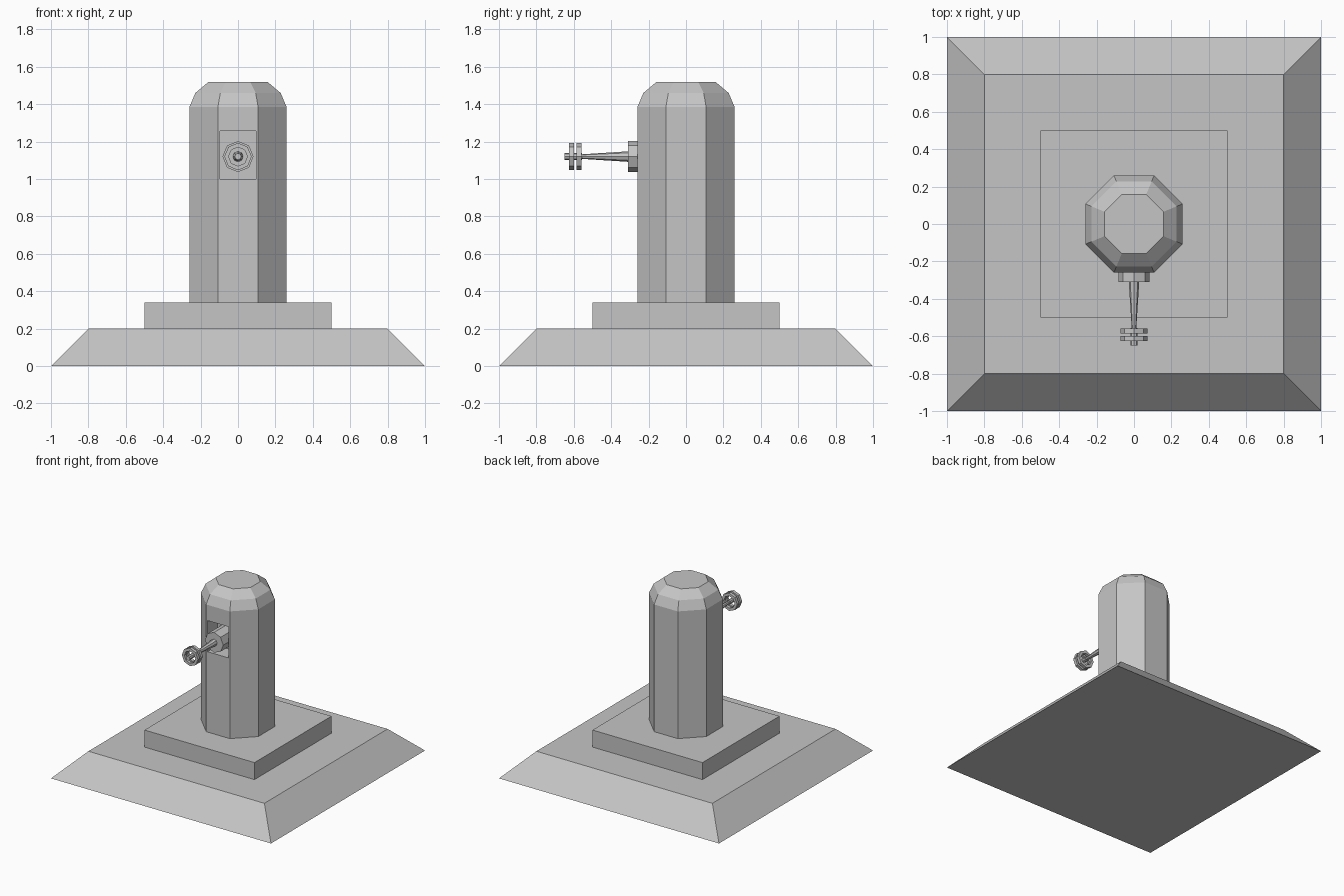
import bpy, bmesh, math

if "Cube" in bpy.data.objects:
    bpy.data.objects.remove(bpy.data.objects["Cube"])

grey = bpy.data.materials.new("plain grey")
grey.diffuse_color = (0.56, 0.56, 0.56, 1)
grey.use_nodes = True
grey.node_tree.nodes["Principled BSDF"].inputs["Base Color"].default_value = grey.diffuse_color


def finish(name, bm):
    bmesh.ops.recalc_face_normals(bm, faces=bm.faces[:])
    mesh = bpy.data.meshes.new(name)
    bm.to_mesh(mesh)
    bm.free()
    mesh.materials.append(grey)
    obj = bpy.data.objects.new(name, mesh)
    bpy.context.collection.objects.link(obj)
    return obj


def lathe(name, profile, place, sides=8, phase=0.0, closed=False):
    """Spin (radius, position) pairs; place maps (a, b, position) to xyz."""
    bm = bmesh.new()
    rings = []
    for r, t in profile:
        angles = [phase + math.tau * i / sides for i in range(sides)]
        rings.append([bm.verts.new(place(r * math.cos(a), r * math.sin(a), t)) for a in angles])
    pairs = list(zip(rings, rings[1:]))
    if closed:
        pairs.append((rings[-1], rings[0]))
    else:
        bm.faces.new(rings[0])
        bm.faces.new(rings[-1])
    for lo, hi in pairs:
        for i in range(sides):
            j = (i + 1) % sides
            bm.faces.new((lo[i], lo[j], hi[j], hi[i]))
    return finish(name, bm)


def upright(a, b, t):
    return (a, b, t)


def forward(a, b, t):
    return (a, t, 1.12 + b)


R2 = math.sqrt(2)
OCT = 1 / math.cos(math.pi / 8)

# stepped square base
lathe("sloped_base", [(R2, 0), (0.8 * R2, 0.2)], upright, 4, math.pi / 4)
lathe("base_step", [(0.5 * R2, 0.2), (0.5 * R2, 0.34)], upright, 4, math.pi / 4)

# octagonal column with rounded cap
profile = [(0.26, 0.34), (0.26, 1.385), (0.228, 1.46), (0.157, 1.52)]
column = lathe("column", [(r * OCT, z) for r, z in profile], upright, 8, math.pi / 8)

# rectangular opening cut in the column front
bm = bmesh.new()
bmesh.ops.create_cube(bm, size=1)
for v in bm.verts:
    v.co = (v.co.x * 0.19, -0.25 + v.co.y * 0.24, 1.128 + v.co.z * 0.256)
cutter = finish("opening_cutter", bm)
cutter.hide_render = True
cut = column.modifiers.new("opening", 'BOOLEAN')
cut.operation = 'DIFFERENCE'
cut.solver = 'EXACT'
cut.object = cutter
bpy.context.view_layer.objects.active = column
bpy.ops.object.modifier_apply(modifier=cut.name)
bpy.data.objects.remove(cutter)

# barrel mount, tapered barrel and muzzle
lathe("barrel_mount", [(0.083, -0.13), (0.083, -0.31)], forward)
lathe("barrel", [(0.028, -0.31), (0.012, -0.56), (0.012, -0.62)], forward)
lathe("muzzle", [(0.018, -0.555), (0.018, -0.65)], forward)

# two rings around the muzzle
for i, y in enumerate((-0.56, -0.60)):
    lathe(f"muzzle_ring_{i + 1}",
          [(0.073, y), (0.073, y - 0.025), (0.05, y - 0.025), (0.05, y)],
          forward, closed=True)
